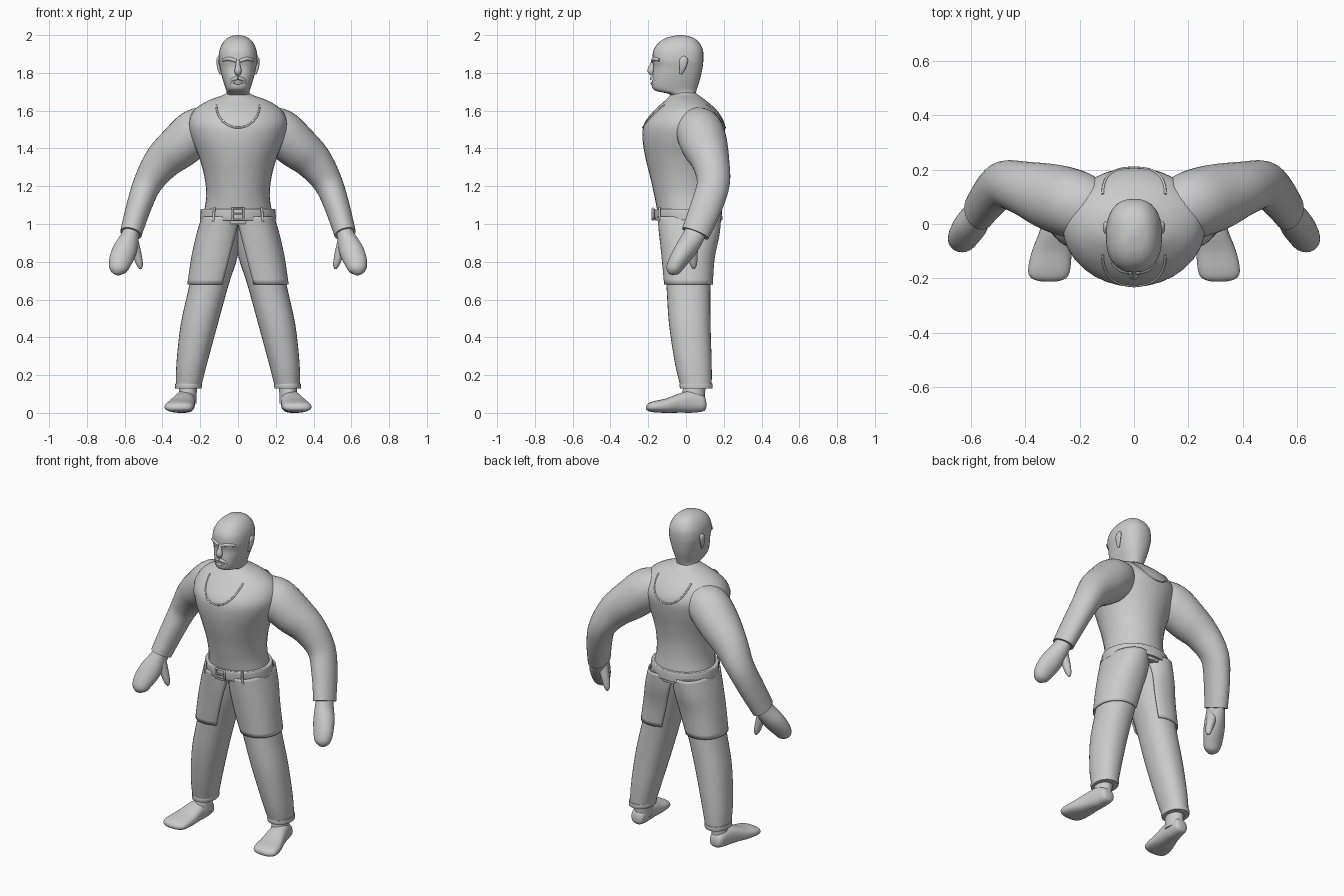
import bpy, bmesh, math
from mathutils import Vector
from mathutils.bvhtree import BVHTree

if "Cube" in bpy.data.objects:
    bpy.data.objects.remove(bpy.data.objects["Cube"])

X, Y, Z = Vector((1, 0, 0)), Vector((0, 1, 0)), Vector((0, 0, 1))
grey = bpy.data.materials.new("plain_grey")
grey.diffuse_color = (0.6, 0.6, 0.6, 1)
grey.use_nodes = True
grey.node_tree.nodes["Principled BSDF"].inputs["Base Color"].default_value = grey.diffuse_color


def smooth_rows(rows, n=4):
    """Catmull-Rom resampling of section rows."""
    out = []
    for i in range(len(rows) - 1):
        p = [rows[max(i - 1, 0)], rows[i], rows[i + 1], rows[min(i + 2, len(rows) - 1)]]
        for k in range(n):
            t = k / n
            out.append([0.5 * (2 * b + (c - a) * t + (2 * a - 5 * b + 4 * c - d) * t * t
                               + (3 * b - a - 3 * c + d) * t ** 3) for a, b, c, d in zip(*p)])
    return out + [list(rows[-1])]


def ring(c, u, v, a, b, power=2.0, arc=None, n=32):
    """Superellipse section, or an open arc about +u."""
    pts = []
    for i in range(n):
        t = 2 * math.pi * i / n if arc is None else -arc + 2 * arc * i / (n - 1)
        co, si = math.cos(t), math.sin(t)
        pts.append(c + u * (a * math.copysign(abs(co) ** (2 / power), co))
                   + v * (b * math.copysign(abs(si) ** (2 / power), si)))
    return pts


def skin(name, rings, mirror=False, closed=True, thick=0):
    """Skin a list of sections into one smooth object."""
    bm = bmesh.new()
    vs = [[bm.verts.new(p) for p in r] for r in rings]
    n = len(vs[0])
    for r, s in zip(vs, vs[1:]):
        for i in range(n if closed else n - 1):
            j = (i + 1) % n
            bm.faces.new((r[i], r[j], s[j], s[i]))
    if closed:
        bm.faces.new(vs[0])
        bm.faces.new(vs[-1])
    bmesh.ops.recalc_face_normals(bm, faces=bm.faces)
    me = bpy.data.meshes.new(name)
    bm.to_mesh(me)
    bm.free()
    me.materials.append(grey)
    ob = bpy.data.objects.new(name, me)
    bpy.context.collection.objects.link(ob)
    if thick:
        m = ob.modifiers.new("thickness", 'SOLIDIFY')
        m.thickness, m.offset = thick, 0
    if mirror:
        m = ob.modifiers.new("mirror", 'MIRROR')
        m.use_mirror_merge = False
    bpy.ops.object.select_all(action='DESELECT')
    ob.select_set(True)
    bpy.context.view_layer.objects.active = ob
    bpy.ops.object.shade_smooth_by_angle(angle=math.radians(45))
    return ob


def stack(name, rows, mirror=False, power=2.0):
    """Horizontal sections: z, centre x, half width, front y, back y."""
    return skin(name, [ring(Vector((cx, (f + b) / 2, z)), X, Y, w, (b - f) / 2, power)
                       for z, cx, w, f, b in smooth_rows(rows)], mirror)


def limb(name, rows, mirror=False, n=32):
    """Sections across a path: x, y, z, radius in the frontal plane, radius in depth."""
    rows = smooth_rows(rows)
    rings = []
    for i, (x, y, z, a, b) in enumerate(rows):
        t = Vector(rows[min(i + 1, len(rows) - 1)][:3]) - Vector(rows[max(i - 1, 0)][:3])
        u = t.cross(Y).normalized()
        rings.append(ring(Vector((x, y, z)), u, u.cross(t).normalized(), a, b, n=n))
    return skin(name, rings, mirror)


def tube(name, pts, r, mirror=False, cyclic=False):
    cu = bpy.data.curves.new(name, 'CURVE')
    cu.dimensions = '3D'
    cu.bevel_depth, cu.bevel_resolution, cu.use_fill_caps = r, 2, True
    sp = cu.splines.new('POLY')
    sp.points.add(len(pts) - 1)
    for p, q in zip(sp.points, pts):
        p.co = (*q, 1)
    sp.use_cyclic_u = cyclic
    cu.materials.append(grey)
    ob = bpy.data.objects.new(name, cu)
    bpy.context.collection.objects.link(ob)
    if mirror:
        ob.modifiers.new("mirror", 'MIRROR')


# Torso
torso = stack("torso", [
    (1.00, 0, .180, -.14, .175), (1.06, 0, .180, -.15, .175), (1.15, 0, .168, -.168, .165),
    (1.25, 0, .178, -.19, .165), (1.35, 0, .205, -.215, .18), (1.45, 0, .245, -.23, .20),
    (1.53, 0, .262, -.222, .205), (1.60, 0, .235, -.17, .165), (1.65, 0, .165, -.115, .11),
    (1.68, 0, .085, -.085, .07), (1.695, 0, .06, -.075, .05)])

# Neckline piping laid on the front and back of the torso
me = torso.data
tree = BVHTree.FromPolygons([v.co for v in me.vertices], [p.vertices for p in me.polygons])
for name, side in (("front_neckline", -1), ("back_neckline", 1)):
    pts = []
    for i in range(25):
        t = math.pi * i / 24
        hit = tree.ray_cast(Vector((.115 * math.cos(t), side, 1.63 - .12 * math.sin(t))), Y * -side)[0]
        if hit:
            pts.append(hit)
    tube(name, pts, .005)

# Head and neck
stack("head", [
    (1.64, 0, .062, -.07, .05), (1.685, 0, .060, -.085, .05), (1.705, 0, .062, -.16, .055),
    (1.73, 0, .070, -.181, .063), (1.78, 0, .085, -.178, .078), (1.83, 0, .096, -.172, .088),
    (1.87, 0, .103, -.178, .092), (1.92, 0, .098, -.172, .09), (1.96, 0, .080, -.145, .07),
    (1.985, 0, .055, -.105, .04), (1.997, 0, .025, -.06, .0), (2.0, 0, .006, -.04, -.02)], power=2.4)
limb("nose", [(0, -.168, 1.875, .009, .008), (0, -.178, 1.84, .012, .014),
              (0, -.186, 1.81, .019, .018), (0, -.178, 1.79, .012, .008)], n=16)
limb("brow", [(.078, -.138, 1.868, .008, .010), (.045, -.166, 1.874, .011, .012),
              (.008, -.176, 1.862, .009, .010)], True, 12)
limb("moustache", [(.042, -.158, 1.742, .006, .008), (.028, -.172, 1.765, .009, .010),
                   (0, -.182, 1.772, .010, .010)], True, 12)
limb("lower_lip", [(-.026, -.172, 1.748, .004, .006), (0, -.181, 1.745, .007, .008),
                   (.026, -.172, 1.748, .004, .006)], n=12)
limb("ear", [(.098, -.015, 1.885, .006, .010), (.104, -.012, 1.87, .010, .022),
             (.102, -.018, 1.83, .009, .018), (.092, -.028, 1.795, .006, .007)], True, 16)

# Sleeves, hands and thumbs
limb("sleeve", [
    (.12, .04, 1.54, .085, .10), (.21, .07, 1.495, .122, .125), (.308, .10, 1.412, .117, .122),
    (.40, .13, 1.33, .100, .100), (.478, .145, 1.215, .077, .087), (.527, .105, 1.085, .066, .084),
    (.567, .05, .95, .058, .076)], True)
limb("hand", [
    (.56, .06, .98, .042, .055), (.575, .035, .925, .050, .058), (.60, -.005, .86, .064, .056),
    (.624, -.045, .80, .060, .048), (.634, -.07, .755, .045, .038), (.636, -.08, .733, .015, .012)], True)
limb("thumb", [(.558, .03, .915, .030, .034), (.535, .036, .84, .024, .026),
               (.520, .04, .785, .017, .018), (.515, .042, .762, .006, .006)], True, 16)

# Trouser legs with a hem
leg = [(1.04, .085, .095, -.14, .175), (.94, .098, .112, -.13, .165), (.82, .120, .116, -.117, .14),
       (.68, .153, .104, -.104, .13), (.47, .205, .098, -.09, .13), (.26, .245, .081, -.058, .136),
       (.135, .262, .066, -.028, .136)]
stack("trouser_leg", leg, True, 2.2)
stack("trouser_hem", [(.155, .262, .070, -.033, .140), (.142, .262, .071, -.034, .141),
                      (.128, .263, .069, -.031, .139)], True, 2.2)

# Thigh flaps, open towards the middle
rings = []
for z, cx, w, f, b in smooth_rows(leg[:4]):
    w, f, b = w + .008, f - .008, b + .008
    inner = max(.004, .015 + (.96 - z) * .26)
    arc = math.acos(max(-.95, min(.95, (inner - cx) / w)))
    rings.append(ring(Vector((cx, (f + b) / 2, z)), X, Y, w, (b - f) / 2, 2.2, arc))
skin("thigh_flap", rings, True, closed=False, thick=.008)

# Belt, buckle and loops
stack("belt", [(1.018, 0, .192, -.158, .186), (1.024, 0, .2, -.166, .192),
               (1.074, 0, .198, -.17, .19), (1.08, 0, .19, -.162, .184)])
tube("buckle_frame", [(x, -.175, z) for x, z in
                      ((-.03, 1.022), (.03, 1.022), (.03, 1.082), (-.03, 1.082))], .007, cyclic=True)
tube("buckle_tongue", [(-.03, -.177, 1.052), (.03, -.177, 1.052)], .005)
tube("belt_loop", [(.13, -.135, 1.012), (.128, -.142, 1.05), (.126, -.139, 1.088)], .007, mirror=True)

# Ankles and feet
stack("ankle", [(.05, .27, .05, -.03, .10), (.10, .266, .047, -.02, .10), (.18, .262, .05, -.01, .11)], True)
foot = [(.108, .272, .018, .03, .055), (.095, .272, .040, .010, .09), (.04, .277, .050, .001, .118),
        (-.03, .288, .060, .001, .105), (-.10, .302, .073, 0, .078), (-.17, .312, .077, .003, .062),
        (-.20, .313, .062, .010, .050), (-.212, .312, .025, .02, .035)]
skin("foot", [ring(Vector((cx, y, (lo + hi) / 2)), X, Z, w, (hi - lo) / 2, 2.4)
              for y, cx, w, lo, hi in smooth_rows(foot)], True)
